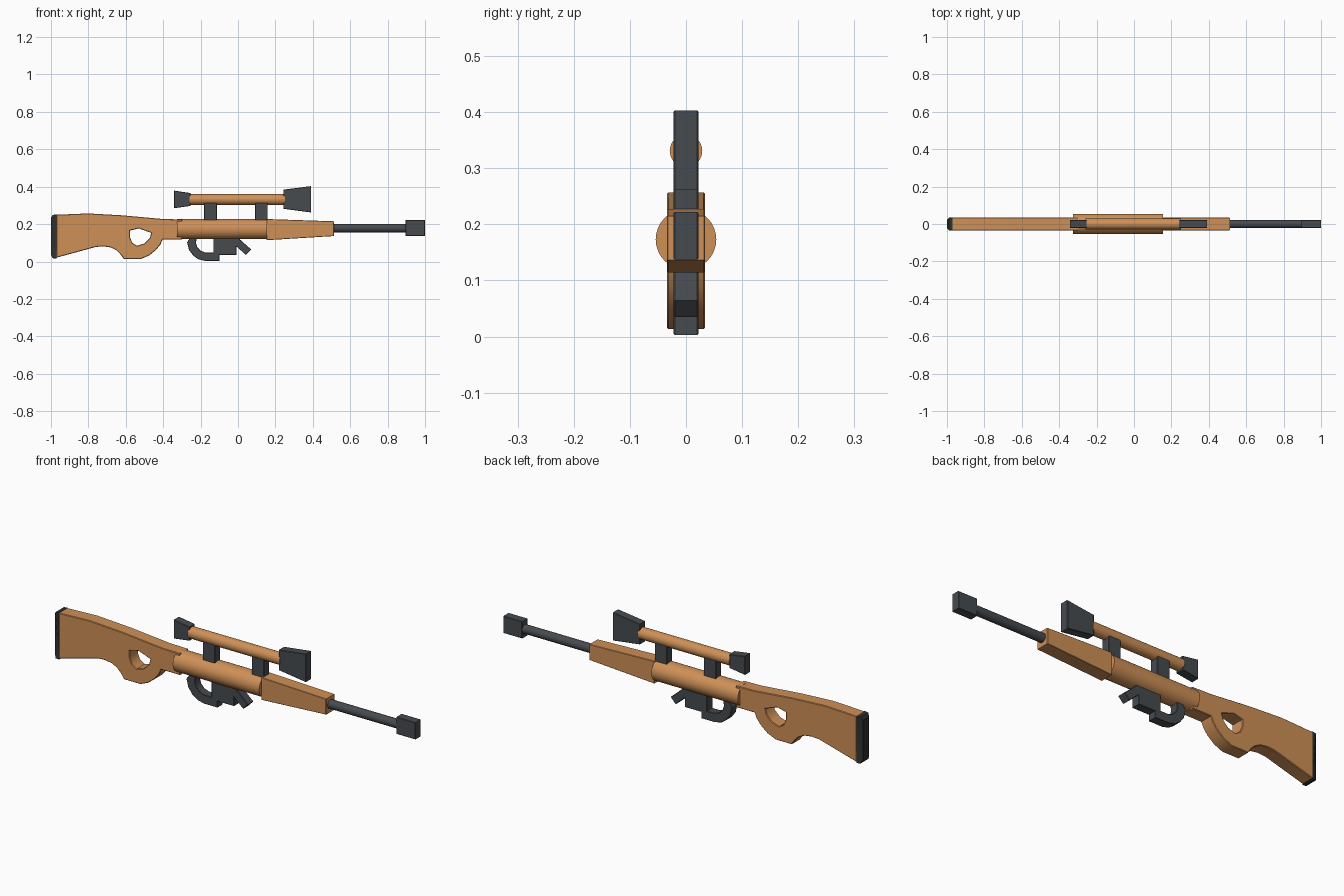
import bpy, bmesh, math

if "Cube" in bpy.data.objects:
    bpy.data.objects.remove(bpy.data.objects["Cube"])


def material(name, rgb):
    m = bpy.data.materials.new(name)
    m.diffuse_color = (*rgb, 1)
    m.use_nodes = True
    m.node_tree.nodes["Principled BSDF"].inputs["Base Color"].default_value = m.diffuse_color
    return m


WOOD = material("warm wood", (0.62, 0.28, 0.095))
METAL = material("dark grey metal", (0.062, 0.070, 0.078))
RUBBER = material("black rubber", (0.027, 0.029, 0.030))


def finish(ob, mat, angle=35):
    bm = bmesh.new()
    bm.from_mesh(ob.data)
    bmesh.ops.remove_doubles(bm, verts=bm.verts, dist=0.0002)
    bmesh.ops.recalc_face_normals(bm, faces=bm.faces)
    bm.to_mesh(ob.data)
    bm.free()
    ob.data.materials.clear()
    ob.data.materials.append(mat)
    bpy.ops.object.select_all(action='DESELECT')
    ob.select_set(True)
    bpy.context.view_layer.objects.active = ob
    bpy.ops.object.shade_smooth_by_angle(angle=math.radians(angle))


def plate(name, outlines, half, mat, chamfer=0.003):
    """Side-view outlines (x, z), inner ones being holes, thickened along y."""
    cu = bpy.data.curves.new(name, 'CURVE')
    cu.dimensions = '2D'
    cu.fill_mode = 'BOTH'
    cu.extrude = half - chamfer
    cu.bevel_depth = chamfer
    cu.bevel_resolution = 0
    cu.offset = -chamfer
    for pts in outlines:
        s = cu.splines.new('POLY')
        s.points.add(len(pts) - 1)
        for p, (x, z) in zip(s.points, pts):
            p.co = (x, z, 0, 1)
        s.use_cyclic_u = True
    ob = bpy.data.objects.new(name, cu)
    bpy.context.collection.objects.link(ob)
    ob.rotation_euler.x = math.pi / 2
    bpy.ops.object.select_all(action='DESELECT')
    ob.select_set(True)
    bpy.context.view_layer.objects.active = ob
    bpy.ops.object.convert(target='MESH')
    ob = bpy.context.view_layer.objects.active
    finish(ob, mat)
    return ob


def rod(name, x0, x1, z, r, mat, sides=32):
    bpy.ops.mesh.primitive_cylinder_add(vertices=sides, radius=r, depth=x1 - x0,
                                        location=((x0 + x1) / 2, 0, z),
                                        rotation=(0, math.pi / 2, 0))
    ob = bpy.context.object
    ob.name = name
    finish(ob, mat)
    return ob


def block(name, x0, x1, low0, top0, low1, top1, half, mat):
    """Four-sided block whose height changes from x0 to x1."""
    return plate(name, [[(x0, low0), (x1, low1), (x1, top1), (x0, top0)]],
                 half, mat, 0.002)


# Stock with thumb hole
stock = [(-0.972, 0.02), (-0.76, 0.078), (-0.72, 0.081), (-0.68, 0.075),
         (-0.65, 0.06), (-0.63, 0.04), (-0.61, 0.013), (-0.52, 0.013),
         (-0.475, 0.032), (-0.44, 0.06), (-0.415, 0.09), (-0.403, 0.117),
         (-0.30, 0.117), (-0.30, 0.225), (-0.40, 0.227), (-0.62, 0.247),
         (-0.80, 0.257), (-0.972, 0.25)]
thumb_hole = [(-0.578, 0.165), (-0.53, 0.177), (-0.464, 0.153), (-0.472, 0.125),
              (-0.50, 0.097), (-0.54, 0.084), (-0.565, 0.10), (-0.578, 0.13)]
plate("stock", [stock, thumb_hole], 0.034, WOOD)

# Butt pad, narrowed toward the rear
pad = [(-0.97, 0.017), (-0.99, 0.017), (-1.0, 0.035),
       (-1.0, 0.235), (-0.99, 0.249), (-0.97, 0.252)]
pad_ob = plate("butt_pad", [pad], 0.034, RUBBER, 0.001)
for v in pad_ob.data.vertices:
    if v.co.x < -0.995:
        v.co.z *= 0.7

# Receiver, fore-end and barrel
rod("receiver", -0.325, 0.155, 0.173, 0.054, WOOD)
block("fore_end", 0.153, 0.513, 0.114, 0.227, 0.136, 0.215, 0.034, WOOD)
rod("barrel", 0.50, 0.91, 0.178, 0.022, METAL, 24)
block("muzzle", 0.895, 1.0, 0.137, 0.222, 0.137, 0.222, 0.022, METAL)

# Scope with flared ends and two mounts
rod("scope_tube", -0.26, 0.25, 0.331, 0.029, WOOD)
block("eyepiece", -0.342, -0.255, 0.285, 0.379, 0.297, 0.366, 0.022, METAL)
block("objective", 0.242, 0.391, 0.282, 0.384, 0.262, 0.403, 0.022, METAL)
for label, x in (("rear", -0.147), ("front", 0.125)):
    block(label + "_scope_mount", x - 0.034, x + 0.034, 0.21, 0.315,
          0.21, 0.315, 0.022, METAL)

# Trigger guard, magazine and lever share one side outline
guard = [(-0.272, 0.102), (-0.262, 0.062), (-0.24, 0.032), (-0.212, 0.012),
         (-0.175, 0.003), (-0.10, 0.003), (-0.10, 0.035), (-0.008, 0.035),
         (-0.008, 0.08), (0.043, 0.035), (0.071, 0.064), (0.01, 0.118),
         (0.0, 0.14), (-0.132, 0.14), (-0.132, 0.048), (-0.175, 0.048),
         (-0.20, 0.058), (-0.218, 0.077), (-0.225, 0.10), (-0.218, 0.135),
         (-0.25, 0.135)]
plate("trigger_guard_and_magazine", [guard], 0.022, METAL, 0.002)
